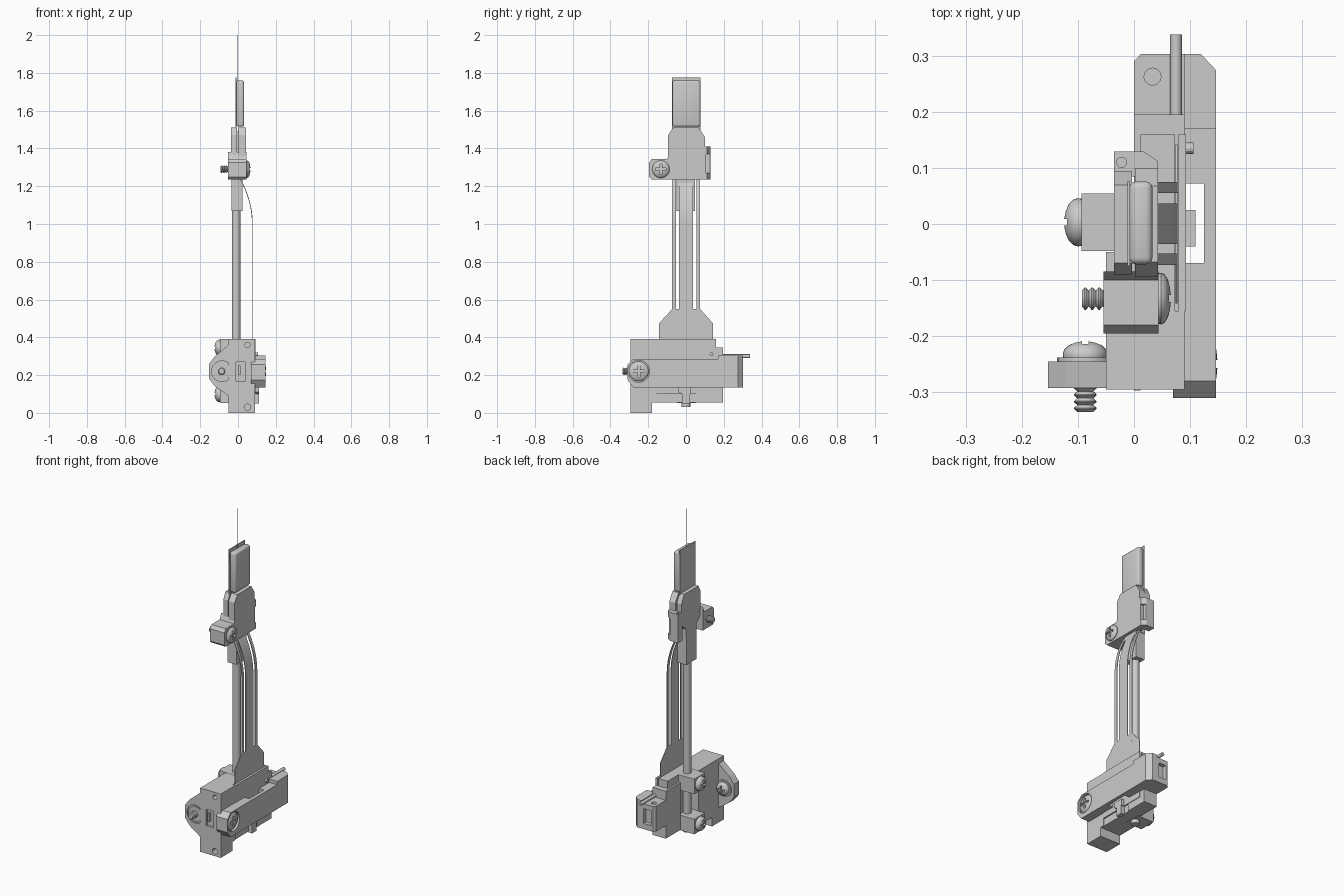
import bpy, bmesh, math
from mathutils import Matrix, Vector

if "Cube" in bpy.data.objects:
    bpy.data.objects.remove(bpy.data.objects["Cube"])


def finish(name, bm, bevel=0, smooth=False):
    bmesh.ops.recalc_face_normals(bm, faces=bm.faces)
    if bevel:
        bmesh.ops.bevel(bm, geom=bm.edges[:], offset=bevel, segments=3, profile=0.5, affect='EDGES')
    me = bpy.data.meshes.new(name)
    bm.to_mesh(me)
    bm.free()
    ob = bpy.data.objects.new(name, me)
    bpy.context.collection.objects.link(ob)
    if smooth:
        bpy.ops.object.select_all(action='DESELECT')
        ob.select_set(True)
        bpy.context.view_layer.objects.active = ob
        bpy.ops.object.shade_smooth_by_angle(angle=math.radians(35))
    return ob


def prism(name, axis, a, b, pts, bevel=0, smooth=False):
    """Extrude a 2D outline along an axis from a to b."""
    place = {'x': lambda p, t: (t, p[0], p[1]),
             'y': lambda p, t: (p[0], t, p[1]),
             'z': lambda p, t: (p[0], p[1], t)}[axis]
    bm = bmesh.new()
    lo = [bm.verts.new(place(p, a)) for p in pts]
    hi = [bm.verts.new(place(p, b)) for p in pts]
    bm.faces.new(lo)
    bm.faces.new(hi)
    n = len(pts)
    for i in range(n):
        bm.faces.new((lo[i], lo[(i + 1) % n], hi[(i + 1) % n], hi[i]))
    return finish(name, bm, bevel, smooth)


def box(name, x, y, z, bevel=0):
    return prism(name, 'z', z[0], z[1],
                 [(x[0], y[0]), (x[1], y[0]), (x[1], y[1]), (x[0], y[1])], bevel, bevel > 0)


def circle(c, r, n=24):
    return [(c[0] + r * math.cos(i * math.tau / n), c[1] + r * math.sin(i * math.tau / n)) for i in range(n)]


def cut(ob, *cutters):
    for c in cutters:
        m = ob.modifiers.new("cut", 'BOOLEAN')
        m.operation, m.object, m.solver = 'DIFFERENCE', c, 'EXACT'
        bpy.context.view_layer.objects.active = ob
        bpy.ops.object.modifier_apply(modifier=m.name)
        bpy.data.objects.remove(c)


def lathe(name, profile, mat, n=32):
    bm = bmesh.new()
    rings = [[bm.verts.new((r * math.cos(i * math.tau / n), r * math.sin(i * math.tau / n), z))
              for i in range(n)] for r, z in profile]
    for p, q in zip(rings, rings[1:]):
        for i in range(n):
            bm.faces.new((p[i], p[(i + 1) % n], q[(i + 1) % n], q[i]))
    bm.faces.new(rings[0])
    bm.faces.new(rings[-1])
    bm.transform(mat)
    return finish(name, bm, 0, True)


def screw(name, base, direction, r, h, length, rs=0.02):
    """Domed cross-recess head sitting on base, threaded shank behind it."""
    mat = Matrix.Translation(base) @ Vector(direction).to_track_quat('Z', 'Y').to_matrix().to_4x4()
    dome = [(r * 0.98, 0), (r, h * 0.2)] + [
        (r * math.cos(t), h * (0.2 + 0.8 * math.sin(t))) for t in (0.35, 0.7, 1.05, 1.35, 1.52)]
    head = lathe(name + "_head", dome, mat)
    for k in (0, 1):
        s = box("cutter", (-r * 0.6, r * 0.6), (-r * 0.14, r * 0.14), (h * 0.4, h * 2))
        s.data.transform(mat @ Matrix.Rotation(k * math.pi / 2, 4, 'Z'))
        cut(head, s)
    turns = round(length / 0.012)
    thread = []
    for i in range(turns):
        z = -length + i * length / turns
        thread += [(rs * 0.72, z), (rs, z + 0.005), (rs, z + 0.007)]
    lathe(name + "_thread", thread + [(rs * 0.72, 0.001)], mat, 20)


# base body: front block with foot, rear block behind the cable slot
front = prism("base_front_block", 'x', -0.05, 0.09,
              [(-.295, 0), (-.18, 0), (-.18, .055), (-.155, .055), (-.155, .39), (-.295, .39)])
cut(front,
    prism("c", 'y', -.4, -.25, circle((.05, .36), .014)),
    prism("c", 'y', -.4, -.25, circle((.05, .03), .017)),
    box("c", (-.01, .04), (-.4, -.28), (.17, .27)))
box("base_latch_tab", (0, .012), (-.297, -.27), (.2, .25))
prism("base_mid_block", 'x', -0.05, 0.055, [(-.155, .055), (-.05, .055), (-.05, .39), (-.155, .39)])
prism("base_rear_block", 'x', 0.012, 0.055, [(-.05, .055), (.16, .055), (.16, .39), (-.05, .39)])
box("base_rear_wall", (0, .09), (.055, .195), (.055, .345))
for i, (x0, x1) in enumerate(((.055, .0735), (.0795, .093))):
    box(f"cable_holder_{i}", (x0, x1), (-.155, .16), (.1, .39))
box("lower_rail", (.05, .085), (-.18, .16), (.055, .11))
box("slot_floor", (.0735, .0795), (-.155, .16), (.1, .2))

# mounting flange with washer, threaded insert and screw
flange = prism("mounting_flange", 'y', -.293, -.245,
               [(-.05, .36), (-.122, .3), (-.153, .26), (-.153, .18), (-.122, .14), (-.05, .09)])
cut(flange, prism("c", 'y', -.4, -.285, circle((-.085, .22), .055)))
prism("flange_insert", 'y', -.292, -.28, circle((-.085, .22), .045))
prism("flange_washer", 'y', -.246, -.238, circle((-.087, .22), .05), smooth=True)
screw("flange_screw", (-.087, -.238, .22), (0, 1, 0), .04, .029, .097)

# rod, its two clamps and their screws
prism("rod", 'z', .03, 1.25, circle((-.009, 0), .023, 32), smooth=True)
for nm, z in (("upper", .345), ("lower", .1)):
    box(nm + "_rod_clamp", (-.094, .015), (-.048, .054), (z - .047, z + .045))
    screw(nm + "_clamp_screw", (-.094, .003, z), (-1, 0, 0), .043, .031, .03)

# connector housing on the right side
housing = prism("connector_housing", 'x', .09, .146,
                [(-.28, .135), (.303, .135), (.303, .305), (.17, .305), (.17, .285),
                 (-.28, .285), (-.31, .255), (-.31, .175)])
corner = prism("c", 'z', 0, .5, [(.113, .31), (.16, .31), (.16, .26)])
cut(housing, box("c", (.08, .125), (-.07, .072), (0, .5)), corner,
    prism("c", 'x', .13, .2, circle((-.25, .22), .058)))
prism("housing_boss", 'x', .07, .1,
      [(-.28, .135), (-.19, .135), (-.19, .285), (-.28, .285), (-.31, .255), (-.31, .175)])
screw("housing_screw", (.13, -.25, .22), (1, 0, 0), .052, .019, .06)
end = prism("housing_end", 'z', .135, .29,
            [(0, .19), (.09, .19), (.09, .303), (.012, .303), (0, .29)])
cut(end, prism("c", 'z', .27, .4, circle((.033, .263), .015)),
    box("c", (.025, .075), (.28, .4), (.17, .26)))
prism("latch_bar", 'y', .13, .338, circle((.075, .3), .0105, 12), smooth=True)
prism("release_lever", 'x', .085, .11,
      [(-.02, .05), (.02, .05), (.02, .1), (.025, .1), (.025, .14), (-.04, .14), (-.04, .11), (-.02, .1)])
prism("side_pin", 'x', .09, .106, circle((.135, .31), .01, 12))

# flat cable: three bent strips merging into a flared tail
path = [(.076, .5)] + [(.076 - .07 * (i / 12) ** 2, 1.0 + .25 * i / 12) for i in range(13)]
outline = [(x - .002, z) for x, z in path] + [(x + .002, z) for x, z in reversed(path)]
for nm, y0, y1 in (("left", -.073, -.053), ("centre", -.036, .037), ("right", .055, .075)):
    prism(f"cable_strip_{nm}", 'y', y0, y1, outline, smooth=True)
prism("cable_tail", 'x', .0742, .0778,
      [(-.142, .2), (.142, .2), (.142, .475), (.075, .55), (-.073, .55), (-.142, .475)])

# collar joining rod and head
box("rod_collar", (-.035, .025), (-.05, .047), (1.07, 1.26))

# head: two shells, clamp ear with screw, side clip
prism("head_front_shell", 'x', .002, .043,
      [(-.095, 1.235), (.1, 1.235), (.1, 1.46), (.068, 1.51), (-.068, 1.51), (-.095, 1.47)])
prism("head_back_shell", 'x', -.036, -.004,
      [(-.05, 1.235), (.05, 1.235), (.05, 1.29), (.095, 1.33), (.095, 1.46), (.07, 1.51),
       (-.07, 1.51), (-.09, 1.47), (-.09, 1.33), (-.05, 1.29)])
box("head_core", (-.005, .003), (-.065, .065), (1.24, 1.49))
prism("clamp_ear", 'x', -.054, .044,
      [(-.18, 1.235), (-.085, 1.235), (-.085, 1.38), (-.1, 1.345), (-.18, 1.345), (-.195, 1.325), (-.195, 1.25)])
screw("head_screw", (.044, -.133, 1.29), (1, 0, 0), .046, .022, .137)
clip = prism("side_clip", 'z', 1.235, 1.41,
             [(-.036, .085), (.043, .085), (.043, .112), (.018, .129), (-.036, .129)])
cut(clip, box("c", (.02, .1), (.105, .2), (1.27, 1.37)),
    prism("c", 'z', 1.38, 1.5, circle((-.022, .11), .009, 16)))

# tip: rounded pad on a thin backing sheet, and the hair-thin wire
box("tip_backing_sheet", (-.012, -.007), (-.075, .077), (1.48, 1.775))
box("tip_pad", (-.008, .033), (-.072, .076), (1.515, 1.76), .012)
prism("tip_wire", 'z', 1.7, 2.0, circle((-.004, 0), .001, 8))
